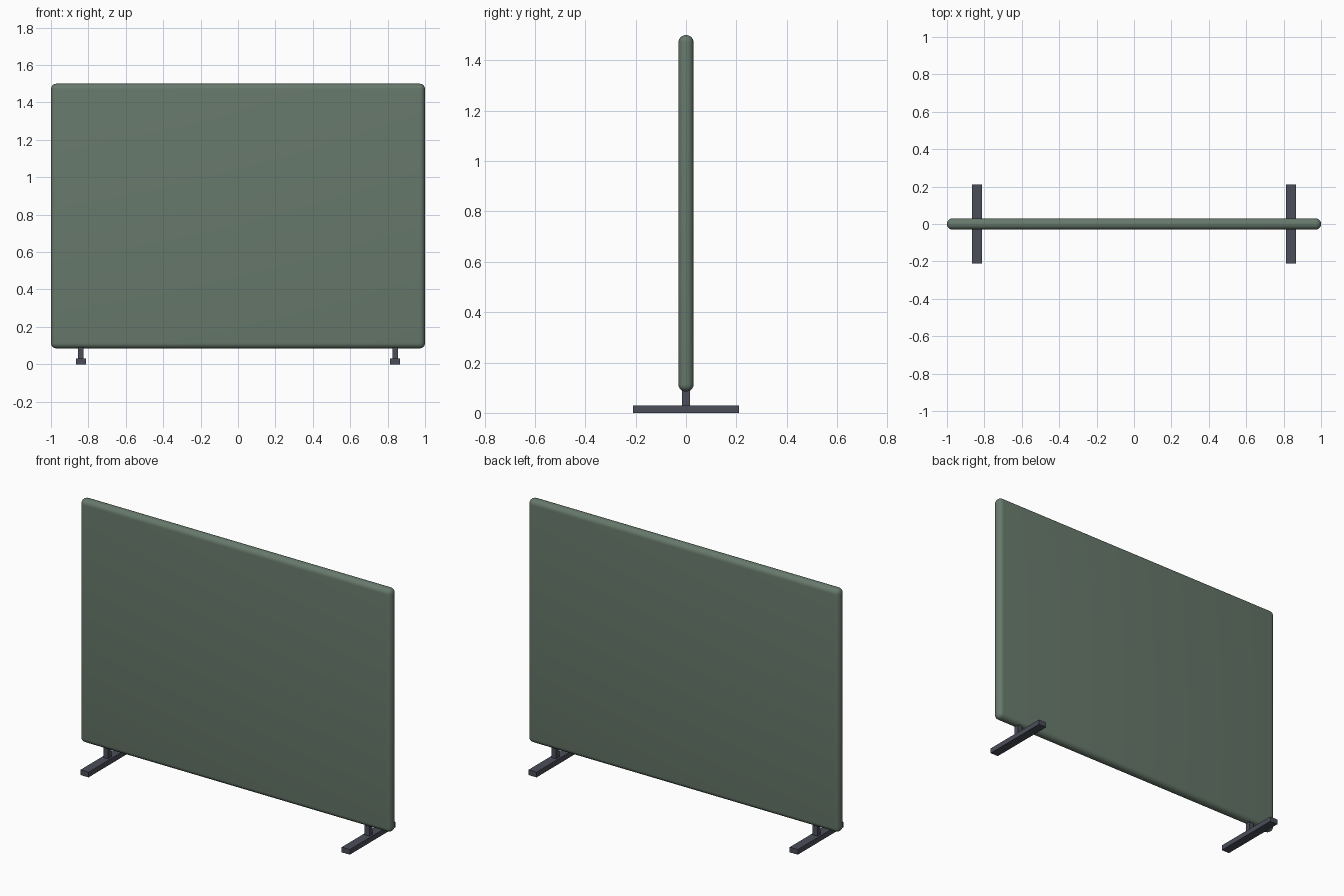
import bpy

if "Cube" in bpy.data.objects:
    bpy.data.objects.remove(bpy.data.objects["Cube"])


def material(name, rgb):
    m = bpy.data.materials.new(name)
    m.diffuse_color = (*rgb, 1)
    m.use_nodes = True
    m.node_tree.nodes["Principled BSDF"].inputs["Base Color"].default_value = m.diffuse_color
    return m


def box(name, centre, size, mat):
    bpy.ops.mesh.primitive_cube_add(size=1, location=centre)
    ob = bpy.context.object
    ob.name = name
    ob.scale = size
    bpy.ops.object.transform_apply(location=False, rotation=False, scale=True)
    ob.data.materials.append(mat)
    return ob


green = material("sage green fabric", (0.135, 0.19, 0.147))
grey = material("dark grey metal", (0.07, 0.077, 0.1))

# Padded screen panel with rounded edges
panel = box("screen_panel", (0, 0, 0.7925), (2, 0.06, 1.415), green)
bevel = panel.modifiers.new("rounded_edges", 'BEVEL')
bevel.width = 0.0285
bevel.segments = 6
bpy.ops.object.modifier_apply(modifier=bevel.name)
bpy.ops.object.shade_smooth_by_angle()

# Foot bar and short post on each side
for side, x in (("left", -0.84), ("right", 0.84)):
    box(side + "_foot", (x, 0, 0.015), (0.052, 0.42, 0.03), grey)
    box(side + "_post", (x, 0, 0.065), (0.03, 0.03, 0.07), grey)
